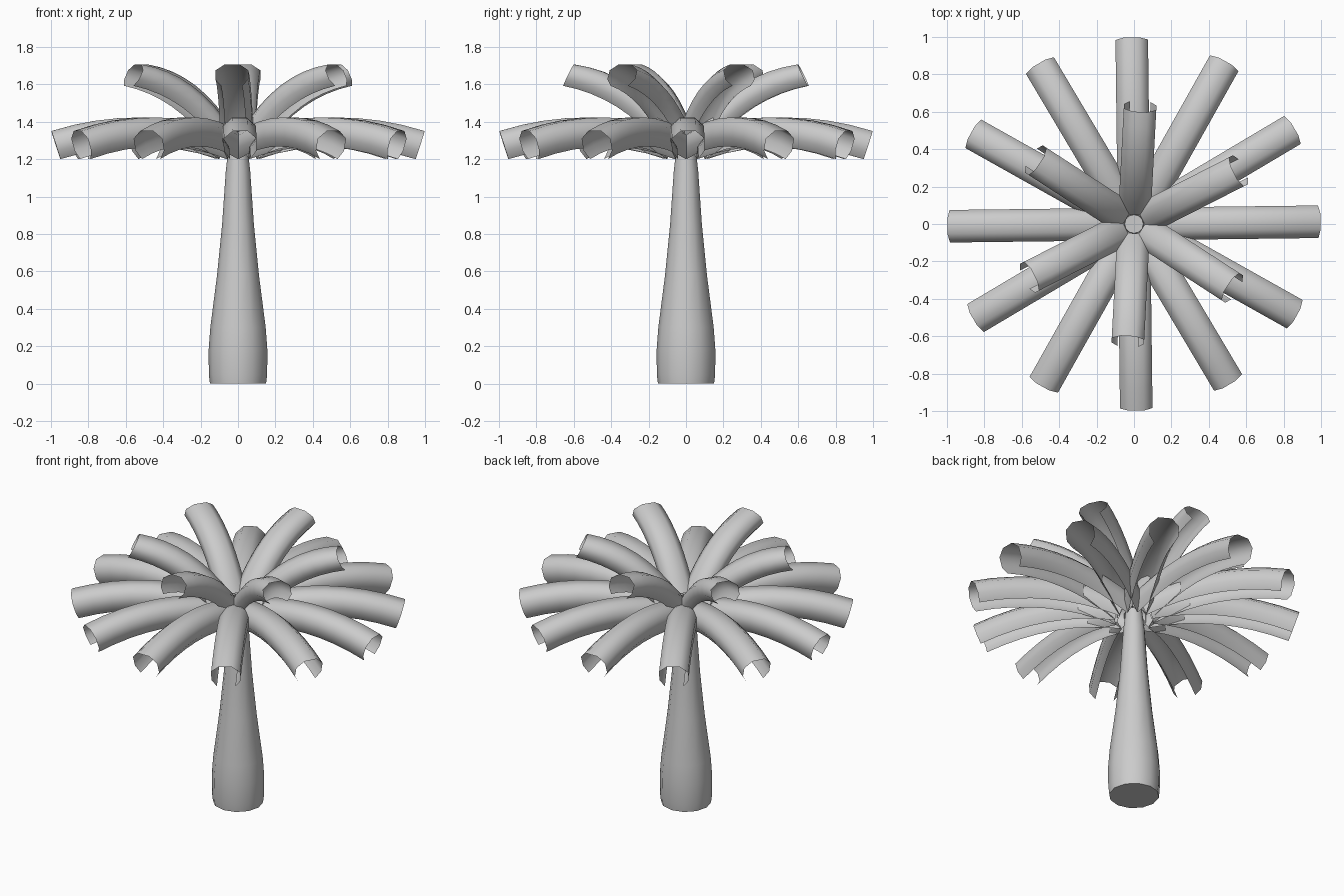
import bpy, bmesh, math
from mathutils import Vector

cube = bpy.data.objects.get("Cube")
if cube:
    bpy.data.objects.remove(cube, do_unlink=True)

grey = bpy.data.materials.new("plain_grey")
grey.use_nodes = True
colour = (0.6, 0.6, 0.6, 1)
grey.diffuse_color = colour
grey.node_tree.nodes["Principled BSDF"].inputs["Base Color"].default_value = colour


def finish(name, bm, angle):
    mesh = bpy.data.meshes.new(name)
    bm.to_mesh(mesh)
    bm.free()
    mesh.materials.append(grey)
    obj = bpy.data.objects.new(name, mesh)
    bpy.context.collection.objects.link(obj)
    bpy.ops.object.select_all(action='DESELECT')
    obj.select_set(True)
    bpy.context.view_layer.objects.active = obj
    bpy.ops.object.shade_smooth_by_angle(angle=math.radians(angle))
    return obj


def bridge(bm, a, b, closed):
    n = len(a)
    for i in range(n if closed else n - 1):
        j = (i + 1) % n
        bm.faces.new((a[i], a[j], b[j], b[i]))


# Tapered trunk: (radius, height) profile turned around z
SIDES = 12
PROFILE = [(0.15, 0), (0.156, 0.05), (0.157, 0.18), (0.148, 0.3), (0.112, 0.58),
           (0.085, 0.85), (0.065, 1.14), (0.05, 1.27)]
bm = bmesh.new()
rings = []
for r, z in PROFILE:
    rings.append([bm.verts.new((r * math.cos(k * math.tau / SIDES),
                                r * math.sin(k * math.tau / SIDES), z)) for k in range(SIDES)])
for a, b in zip(rings, rings[1:]):
    bridge(bm, a, b, True)
bm.faces.new(rings[0][::-1])
bm.faces.new(rings[-1])
finish("trunk", bm, 50)

# Open gutter section: (half width, share of depth below the ridge)
HALF = [(0.04, 0), (0.087, 0.27), (0.087, 0.7), (0.055, 1)]
SECTION = [(-w, d) for w, d in reversed(HALF)] + HALF


def bezier(p, t):
    a, b, c = (Vector(q) for q in p)
    return a * (1 - t) ** 2 + b * 2 * t * (1 - t) + c * t * t


def frond(name, ridge, hem, heading, steps=8):
    """Arched leaf between a ridge curve and a hem curve, both in (radius, height)."""
    bm = bmesh.new()
    rings = []
    for s in range(steps + 1):
        top, low = bezier(ridge, s / steps), bezier(hem, s / steps)
        ring = []
        for w, d in SECTION:
            p = top.lerp(low, d)
            ring.append(bm.verts.new((p.x, w, p.y)))
        rings.append(ring)
    for a, b in zip(rings, rings[1:]):
        bridge(bm, a, b, False)
    obj = finish(name, bm, 60)
    obj.rotation_euler.z = math.radians(heading)


# Twelve drooping fronds, then six rising ones
for k in range(12):
    frond(f"lower_frond_{k + 1}",
          [(0.05, 1.34), (0.52, 1.5), (0.998, 1.35)],
          [(0.1, 1.2), (0.52, 1.335), (0.95, 1.2)], 0.7 + 30 * k)
for k in range(6):
    frond(f"upper_frond_{k + 1}",
          [(0.05, 1.35), (0.27, 1.66), (0.6, 1.706)],
          [(0.14, 1.27), (0.34, 1.53), (0.655, 1.592)], 27 + 60 * k)
